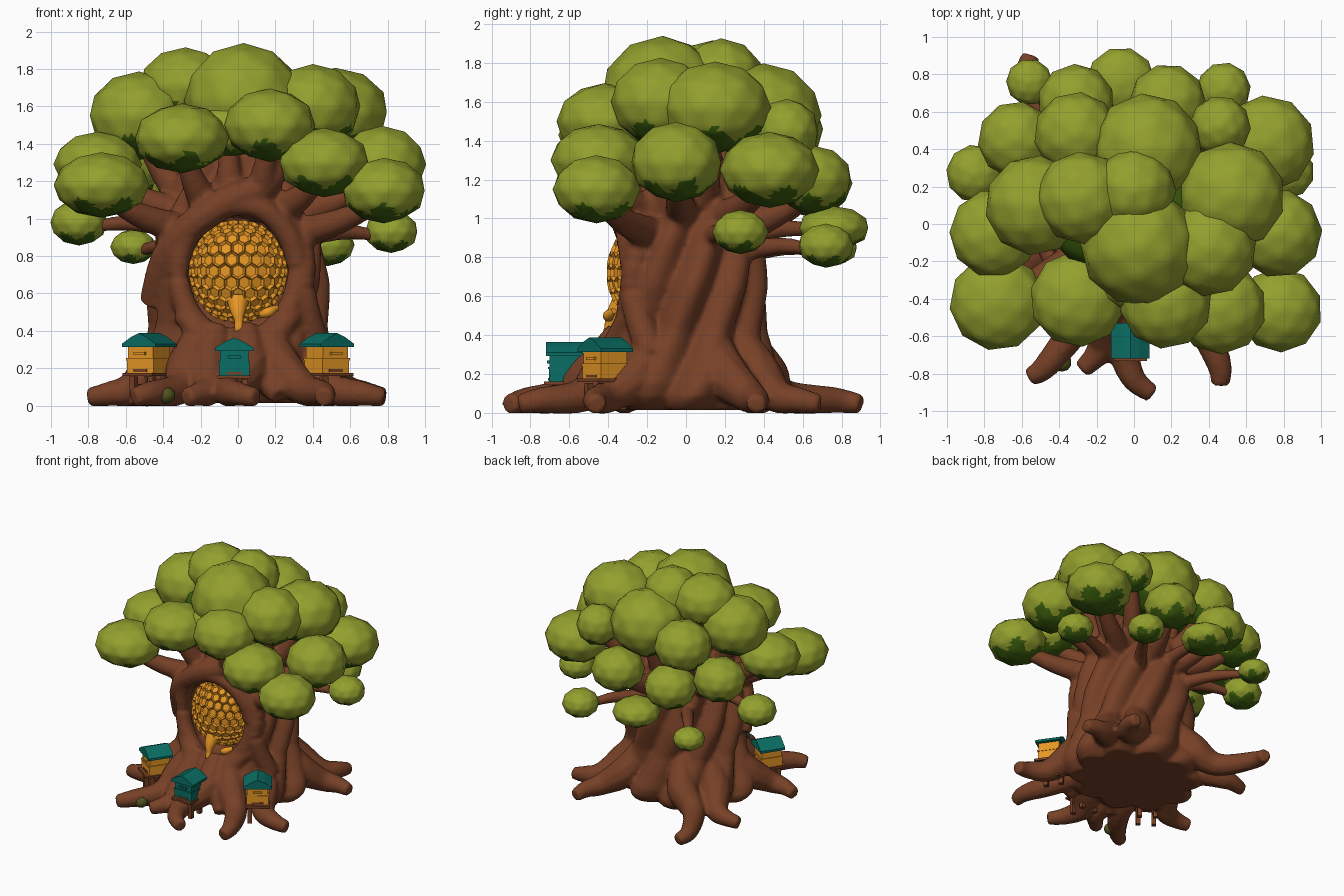
import bpy, bmesh, math, random
from math import sin, cos, pi
from mathutils import Vector, Matrix

random.seed(4)
cube = bpy.data.objects.get("Cube")
if cube:
    bpy.data.objects.remove(cube, do_unlink=True)


def material(name, rgb):
    m = bpy.data.materials.new(name)
    m.use_nodes = True
    m.diffuse_color = (*rgb, 1)
    m.node_tree.nodes["Principled BSDF"].inputs["Base Color"].default_value = (*rgb, 1)
    return m


BARK = material("bark brown", (.185, .052, .02))
LEAF = material("leaf green", (.29, .35, .027))
SHADE = material("dark leaf green", (.045, .115, .004))
HONEY = material("honey orange", (.8, .31, .018))
TEAL = material("teal paint", (.003, .155, .125))
MOSS = material("moss olive", (.085, .085, .015))


def finish(name, bm, *mats, smooth=None):
    bmesh.ops.recalc_face_normals(bm, faces=bm.faces)
    me = bpy.data.meshes.new(name)
    bm.to_mesh(me)
    bm.free()
    for m in mats:
        me.materials.append(m)
    ob = bpy.data.objects.new(name, me)
    bpy.context.collection.objects.link(ob)
    if smooth:
        bpy.ops.object.select_all(action='DESELECT')
        ob.select_set(True)
        bpy.context.view_layer.objects.active = ob
        bpy.ops.object.shade_smooth_by_angle(angle=math.radians(smooth))
    return ob


def lerp(table, z):
    for (a, r), (b, s) in zip(table, table[1:]):
        if z <= b:
            return r + (s - r) * (z - a) / (b - a)
    return table[-1][1]


def skin(bm, rings, closed=False):
    pairs = list(zip(rings, rings[1:])) + ([(rings[-1], rings[0])] if closed else [])
    for a, b in pairs:
        for j in range(len(a)):
            k = (j + 1) % len(a)
            bm.faces.new((a[j], a[k], b[k], b[j]))
    if not closed:
        bm.faces.new(rings[0][::-1])
        bm.faces.new(rings[-1])


def tube(bm, pts, radii, closed=False, sides=10, steps=5):
    """Sweep a round section along a smooth path through the points."""
    p = [Vector((*q, r)) for q, r in zip(pts, radii)]
    n = len(p)
    at = (lambda i: p[i % n]) if closed else (lambda i: p[min(max(i, 0), n - 1)])
    path = []
    for i in range(n if closed else n - 1):
        a, b, c, d = at(i - 1), at(i), at(i + 1), at(i + 2)
        for k in range(steps):
            t = k / steps
            path.append(b + (c - a) * (t / 2) + (a * 2 - b * 5 + c * 4 - d) * (t * t / 2)
                        + (b * 3 - a - c * 3 + d) * (t ** 3 / 2))
    if not closed:
        path.append(p[-1])
    m, rings = len(path), []
    for i, q in enumerate(path):
        nxt = path[(i + 1) % m] if closed else path[min(i + 1, m - 1)]
        prv = path[i - 1] if closed else path[max(i - 1, 0)]
        rot = (nxt - prv).xyz.to_track_quat('Z', 'Y')
        rings.append([bm.verts.new(q.xyz + rot @ Vector((cos(2 * pi * j / sides), sin(2 * pi * j / sides), 0)) * q.w)
                      for j in range(sides)])
    skin(bm, rings, closed)


# Foliage clumps: centre, horizontal radius, vertical radius
CLUMPS = [
    (-.85, .27, .98, .15, .12), (-.63, .45, 1.25, .2, .17), (-.56, .76, .85, .12, .09),
    (-.31, .65, 1.18, .2, .17), (-.07, .76, .95, .18, .11), (.18, .65, 1.2, .2, .17),
    (.48, .72, .86, .14, .11), (.46, .52, 1.45, .16, .16), (.71, .43, 1.25, .25, .19),
    (.52, .15, 1.57, .28, .23), (-.31, .48, 1.46, .22, .2), (.07, .4, 1.53, .29, .26),
    (-.53, .1, 1.55, .26, .23), (-.75, -.05, 1.29, .23, .17), (-.73, -.42, 1.18, .25, .17),
    (-.3, -.4, 1.43, .25, .18), (.03, -.12, 1.63, .31, .3), (.17, -.42, 1.5, .24, .19),
    (.46, -.45, 1.3, .24, .18), (.78, -.46, 1.15, .22, .17), (.77, -.05, 1.29, .23, .2),
    (.4, -.13, 1.6, .25, .22), (.82, .28, .93, .14, .11), (-.28, .14, 1.71, .24, .2),
    (0, .18, 1.7, .22, .22), (-.05, -.27, 1.48, .18, .15)]
bm = bmesh.new()
for x, y, z, r, h in CLUMPS:
    one = bmesh.new()
    bmesh.ops.create_icosphere(one, subdivisions=2, radius=1.03)
    bmesh.ops.subdivide_edges(one, edges=one.edges, cuts=3, use_grid_fill=True)
    phase = random.uniform(0, 6)
    for f in one.faces:
        c = f.calc_center_median()
        f.material_index = int(c.z < -.6 + .17 * sin(5 * math.atan2(c.y, c.x) + phase) + random.uniform(-.05, .05))
    one.transform(Matrix.Translation((x, y, z)) @ Matrix.Rotation(random.uniform(0, 6), 4, 'Z')
                  @ Matrix.Diagonal((r, r, h, 1)))
    tmp = bpy.data.meshes.new("tmp")
    one.to_mesh(tmp)
    one.free()
    bm.from_mesh(tmp)
    bpy.data.meshes.remove(tmp)
finish("foliage", bm, LEAF, SHADE, smooth=60)

# Shaded foliage filling the middle of the crown
bm = bmesh.new()
bmesh.ops.create_icosphere(bm, subdivisions=2, radius=1)
bm.transform(Matrix.Translation((-.06, .1, 1.5)) @ Matrix.Diagonal((.46, .38, .17, 1)))
finish("inner_foliage", bm, SHADE, smooth=60)

# Trunk with twisted ridges and a hollow in the front
GIRTH = [(0, .42), (.07, .5), (.15, .5), (.25, .46), (.42, .41), (.65, .42), (.9, .385), (1.1, .32), (1.3, .24),
         (1.45, .12)]
bm = bmesh.new()
rings = []
for i in range(42):
    z = .015 + 1.42 * i / 41
    ring = []
    for j in range(120):
        a = 2 * pi * j / 120
        r = lerp(GIRTH, z) + .085 * (abs(cos(5 * (a - 1.1 * z))) - .6)
        x, y = 1.09 * r * cos(a), .95 * r * sin(a)
        if y < 0 and (x / .29) ** 2 + ((z - .7) / .33) ** 2 < 1:
            y = max(y, -.18)
        ring.append(bm.verts.new((x, y, z)))
    rings.append(ring)
skin(bm, rings)

# Rim of the hollow and the limbs wound around it
rim = [(.32 * cos(a), -.34 + .6 * (.32 * cos(a)) ** 2, .71 + .37 * sin(a)) for a in [k * pi / 5 for k in range(10)]]
tube(bm, rim, [.06, .065, .06, .07, .065, .06, .065, .06, .06, .065], closed=True)
tube(bm, [(-.46, -.1, .55), (-.36, -.25, .85), (-.1, -.33, 1.07), (.14, -.3, 1.18), (.26, -.3, 1.38)],
     [.07, .08, .085, .08, .06])
tube(bm, [(.42, -.18, .3), (.35, -.27, .6), (.34, -.25, .85), (.22, -.27, 1.05)], [.08, .07, .07, .05])
for s in (-1, 1):
    tube(bm, [(s * .3, -.29, .5), (s * .15, -.38, .3), (s * .17, -.47, .14), (s * .22, -.55, .05)],
         [.06, .08, .08, .05])

# Roots: tip position and sideways bend
ROOTS = [(-.56, -.82, .05), (.1, -.91, -.12), (-.28, -.78, .06), (.46, -.86, .06), (.78, -.46, -.08),
         (.79, .36, .06), (.55, .69, -.06), (-.55, .9, .1), (-.76, .38, -.08), (-.8, -.3, .08)]
for x, y, bend in ROOTS:
    d = Vector((x, y, 0))
    n = d.length
    d.normalize()
    side = Vector((-d.y, d.x, 0)) * bend
    path = [d * .34 + Vector((0, 0, .42)), d * .47 + Vector((0, 0, .21)), d * .64 + side + Vector((0, 0, .09)),
            d * (n - .1) + side * .8 + Vector((0, 0, .065)), d * n + Vector((0, 0, .045))]
    tube(bm, path, [.07, .12, .09, .068, .05])

# Limbs from the trunk to each clump
for x, y, z, r, h in CLUMPS:
    d = Vector((x, y, 0)).normalized() if x else Vector((0, 1, 0))
    high = z > 1.1
    start = d * .24 + Vector((0, 0, min(.78 * z, 1.02) if high else z - .05))
    end = Vector((x, y, z - .3 * h))
    mid = start.lerp(end, .55) + Vector((0, 0, -.03 if high else .04))
    big = .095 if high else .06
    tube(bm, [start, mid, end], [big, big * .75, big * .45])
wood = finish("trunk_roots_and_limbs", bm, BARK)
mod = wood.modifiers.new("fuse", 'REMESH')
mod.mode, mod.voxel_size, mod.use_smooth_shade = 'VOXEL', .016, True
mod = wood.modifiers.new("soften", 'SMOOTH')
mod.factor, mod.iterations = .5, 4

# Honeycomb: hexagonal cells wrapped on an egg, each with a sunken middle
bm = bmesh.new()
c = .046
for row in range(-9, 10):
    for col in range(-9, 10):
        u, v = (col + row % 2 / 2) * c * math.sqrt(3), row * c * 1.5
        if math.hypot(u, v) < .45:
            bm.faces.new([bm.verts.new((u + c * sin(k * pi / 3), v + c * cos(k * pi / 3), 0)) for k in range(6)])
bmesh.ops.remove_doubles(bm, verts=bm.verts, dist=.003)
for vert in bm.verts:
    u, v, _ = vert.co
    r = max(math.hypot(u, v), 1e-6)
    t = r / .285
    vert.co = (.265 * sin(t) * u / r, -.18 - .23 * cos(t), .72 + .28 * sin(t) * v / r)
bmesh.ops.recalc_face_normals(bm, faces=bm.faces)
cells = bm.faces[:]
bmesh.ops.inset_individual(bm, faces=cells, thickness=.012, depth=0)
for f in cells:
    mid = f.calc_center_median()
    for vert in f.verts:
        vert.co += (Vector((0, -.18, .72)) - mid).normalized() * .016
finish("honeycomb", bm, HONEY)

# Honey drip and spilled lumps
bm = bmesh.new()
tube(bm, [(0, -.33, .56), (0, -.375, .5), (.005, -.395, .45), (.005, -.4, .41), (.005, -.4, .38)],
     [.06, .04, .024, .026, .012])
tube(bm, [(.12, -.39, .485), (.16, -.4, .5), (.21, -.37, .525)], [.015, .028, .015])
finish("honey_drip", bm, HONEY, smooth=60)


def box(bm, x, y, z, sx, sy, sz, mat=0):
    vs = bmesh.ops.create_cube(bm, size=1)["verts"]
    for v in vs:
        v.co = (x + v.co.x * sx, y + v.co.y * sy, z + v.co.z * sz)
    for f in {f for v in vs for f in v.link_faces}:
        f.material_index = mat


def beehive(name, x, y, turn, paint, z=0, s=1):
    bm = bmesh.new()
    for i in (-1, 1):                                   # stand
        for j in (-1, 1):
            box(bm, i * .06, j * .06, .08, .034, .034, .14, 1)
        box(bm, i * .06, 0, .1, .02, .14, .022, 1)
    box(bm, 0, -.012, .162, .19, .2, .018, 1)
    box(bm, 0, 0, .205, .17, .17, .07)                  # stacked boxes
    box(bm, 0, 0, .278, .162, .162, .07)
    box(bm, 0, 0, .243, .178, .178, .012)
    box(bm, 0, -.088, .275, .07, .014, .016)            # handle and entrance
    box(bm, 0, -.086, .183, .09, .006, .014, 1)
    prof = [(-.108, .308), (.108, .308), (.108, .326), (.05, .362), (0, .383), (-.05, .362), (-.108, .326)]
    ends = [[bm.verts.new((a, e, b)) for a, b in prof] for e in (-.1, .1)]
    old = set(bm.faces)
    skin(bm, ends)
    for f in set(bm.faces) - old:
        f.material_index = 2
    bm.transform(Matrix.Translation((x, y, z)) @ Matrix.Rotation(turn, 4, 'Z') @ Matrix.Scale(s, 4))
    finish(name, bm, paint, BARK, TEAL)


beehive("centre_beehive", -.02, -.625, 0, TEAL, s=.95)
beehive("left_beehive", .475, -.415, .6, HONEY, z=.005)
beehive("right_beehive", -.475, -.415, -.6, HONEY, z=.005)

# Mossy stone between the roots
bm = bmesh.new()
bmesh.ops.create_icosphere(bm, subdivisions=2, radius=1)
bm.transform(Matrix.Translation((-.385, -.74, .055)) @ Matrix.Diagonal((.052, .05, .045, 1)))
finish("mossy_stone", bm, MOSS, smooth=60)
